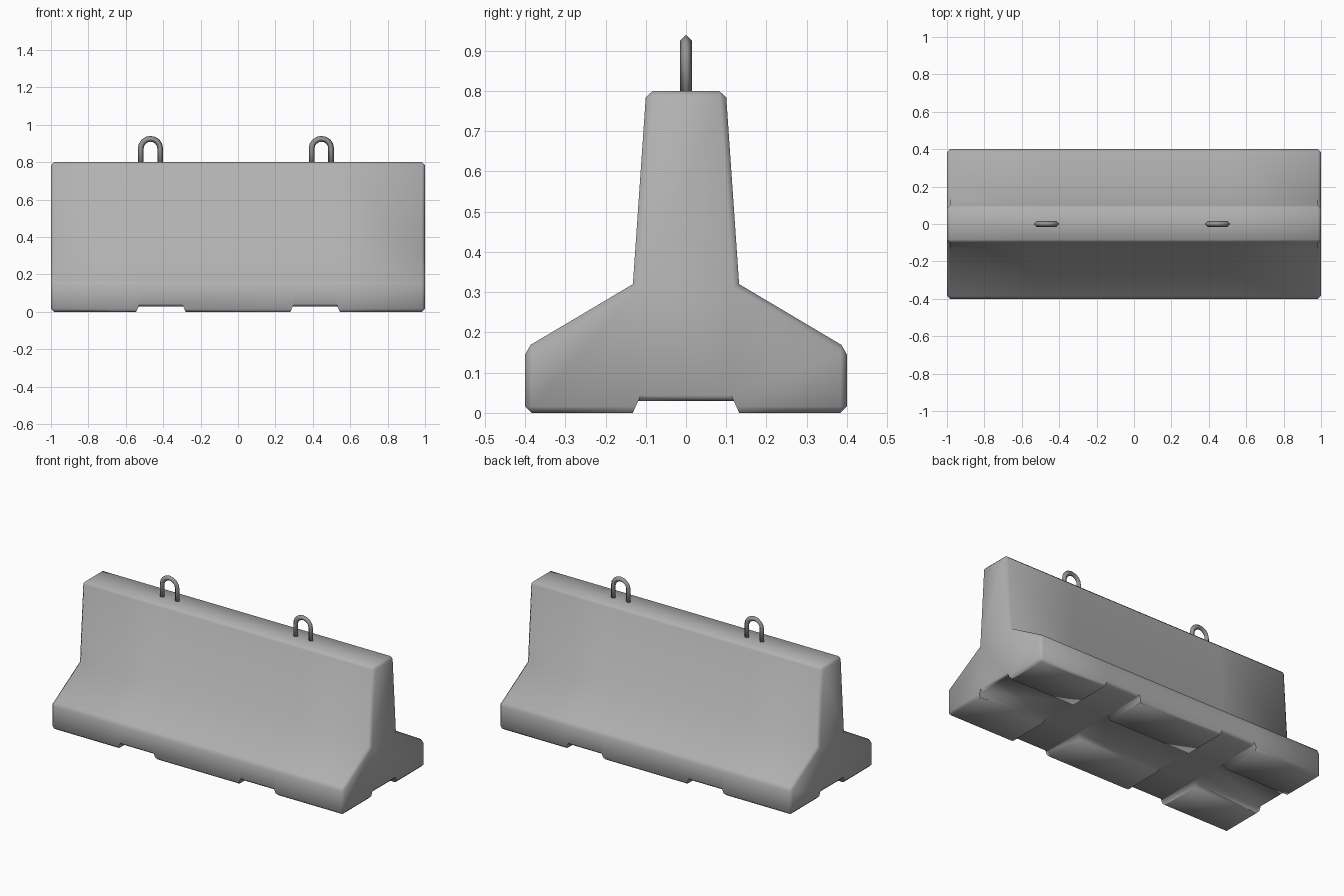
import bpy, bmesh, math
from mathutils import Vector

if "Cube" in bpy.data.objects:
    bpy.data.objects.remove(bpy.data.objects["Cube"])


def grey(name, value):
    mat = bpy.data.materials.new(name)
    mat.diffuse_color = (value, value, value, 1)
    mat.use_nodes = True
    mat.node_tree.nodes["Principled BSDF"].inputs["Base Color"].default_value = mat.diffuse_color
    return mat


concrete = grey("concrete", 0.44)
steel = grey("steel", 0.30)


def make_object(name, bm, mat=None):
    bmesh.ops.recalc_face_normals(bm, faces=bm.faces[:])
    mesh = bpy.data.meshes.new(name)
    bm.to_mesh(mesh)
    bm.free()
    ob = bpy.data.objects.new(name, mesh)
    bpy.context.collection.objects.link(ob)
    if mat:
        mesh.materials.append(mat)
    return ob


def activate(ob):
    bpy.ops.object.select_all(action='DESELECT')
    ob.select_set(True)
    bpy.context.view_layer.objects.active = ob


def smooth(ob, degrees):
    activate(ob)
    bpy.ops.object.shade_smooth_by_angle(angle=math.radians(degrees))


def skin(point_rings):
    """Join rings of points into a closed, capped solid."""
    bm = bmesh.new()
    rings = [[bm.verts.new(p) for p in ring] for ring in point_rings]
    count = len(rings[0])
    for r, s in zip(rings, rings[1:]):
        for k in range(count):
            n = (k + 1) % count
            bm.faces.new((r[k], r[n], s[n], s[k]))
    bm.faces.new(rings[0])
    bm.faces.new(rings[-1])
    bmesh.ops.recalc_face_normals(bm, faces=bm.faces[:])
    return bm


# Concrete body: symmetric profile, extruded, chamfered on every convex edge
half = [(0.40, 0.0), (0.40, 0.161), (0.132, 0.32), (0.099, 0.80)]
outline = half + [(-y, z) for y, z in reversed(half)]
bm = skin([[(x, y, z) for y, z in outline] for x in (-1, 1)])
convex = [e for e in bm.edges
          if not all(abs(v.co.z - 0.32) < 1e-4 for v in e.verts)]
bmesh.ops.bevel(bm, geom=convex, offset=0.016, offset_type='OFFSET',
                segments=1, profile=0.5, affect='EDGES')
body = make_object("barrier_body", bm, concrete)


# Underside channels: tapered section whose roof flares up at both mouths
def channel(length, place):
    rings = []
    for t, lift in ((-length - 0.015, 0.03), (-length + 0.015, 0),
                    (length - 0.015, 0), (length + 0.015, 0.03)):
        top = 0.119 - lift * 0.4576
        rings.append([place(t, u, z) for u, z in
                      ((-0.146, -0.03), (0.146, -0.03),
                       (top, 0.029 + lift), (-top, 0.029 + lift))])
    return skin(rings)


slot_x = 0.412
cutters = [channel(0.4, lambda t, u, z, c=c: (c + u, t, z))
           for c in (-slot_x, slot_x)]
cutters.append(channel(1.0, lambda t, u, z: (t, u, z)))
for i, cut in enumerate(cutters):
    cutter = make_object(f"channel_cutter_{i}", cut)
    cutter.hide_render = True
    activate(body)
    mod = body.modifiers.new("channel", 'BOOLEAN')
    mod.operation = 'DIFFERENCE'
    mod.solver = 'EXACT'
    mod.object = cutter
    bpy.ops.object.modifier_apply(modifier=mod.name)
    bpy.data.objects.remove(cutter, do_unlink=True)

# Extra edges beside the slots keep the smooth shading even
bm = bmesh.new()
bm.from_mesh(body.data)
for c in (-slot_x, slot_x):
    for side in (-0.1121, 0.1121):
        bmesh.ops.bisect_plane(bm, geom=bm.verts[:] + bm.edges[:] + bm.faces[:],
                               dist=1e-4, plane_co=(c + side, 0, 0),
                               plane_no=(1, 0, 0))
for end in (-1, 1):
    near = [v for v in bm.verts if v.co.x * end > 0.999
            and 0.02 < v.co.z < 0.35 and abs(v.co.y) < 0.135]
    waist = sorted((v for v in near if v.co.z > 0.2), key=lambda v: v.co.y)
    mouth = sorted((v for v in near if v.co.z < 0.2), key=lambda v: v.co.y)
    if len(waist) == 2 and len(mouth) >= 2:
        for pair in (waist, (waist[0], mouth[0]), (waist[1], mouth[-1])):
            bmesh.ops.connect_vert_pair(bm, verts=list(pair))
bm.to_mesh(body.data)
bm.free()
smooth(body, 70)


# Lifting loops: four-sided bar, corners outward, swept along an upside-down U
def lifting_loop(name, cx, bar=0.0155, radius=0.052, arc_z=0.873, steps=8):
    path = [(math.pi, 0.78)] + [(math.pi * (1 - i / steps), arc_z)
                                for i in range(steps + 1)] + [(0, 0.78)]
    rings = []
    for a, z in path:
        out = Vector((math.cos(a), 0, math.sin(a)))
        centre = Vector((cx, 0, z)) + out * radius
        side = Vector((0, bar, 0))
        rings.append([centre + out * bar, centre + side,
                      centre - out * bar, centre - side])
    smooth(make_object(name, skin(rings), steel), 100)


lifting_loop("lifting_loop_left", -0.468)
lifting_loop("lifting_loop_right", 0.446)
